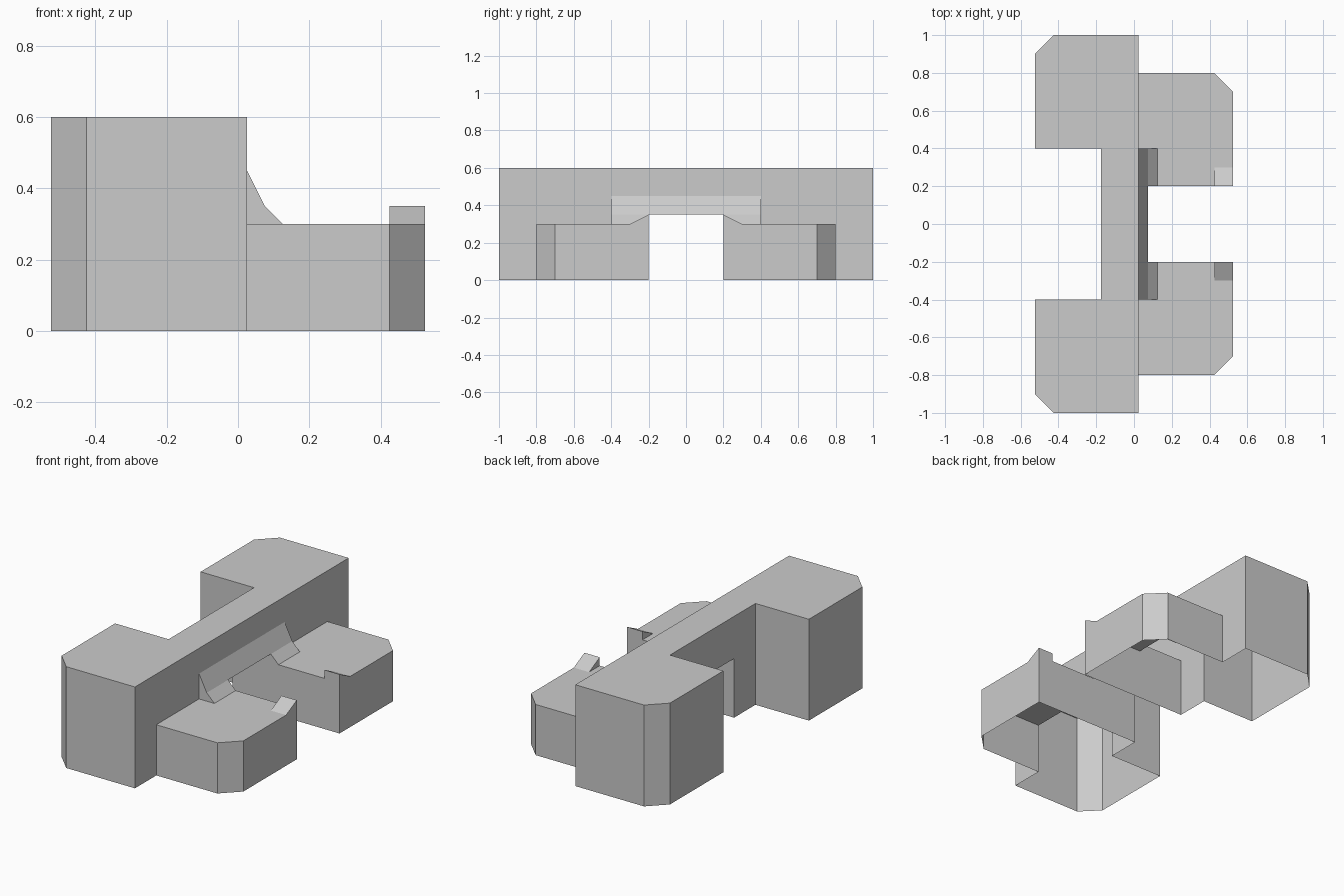
import bpy, bmesh
from mathutils import Vector

if "Cube" in bpy.data.objects:
    bpy.data.objects.remove(bpy.data.objects["Cube"])


class Shell:
    """Open-bottomed shell of the +y half, mirrored to the -y side."""

    def __init__(self, name):
        self.name, self.bm = name, bmesh.new()

    def face(self, pts, out):
        f = self.bm.faces.new([self.bm.verts.new(p) for p in pts])
        f.normal_update()
        if f.normal.dot(Vector(out)) < 0:
            f.normal_flip()

    def walls(self, path, z0, z1):
        # path runs counter-clockwise, so outward is on its right
        for (ax, ay), (bx, by) in zip(path, path[1:]):
            self.face([(ax, ay, z0), (bx, by, z0), (bx, by, z1), (ax, ay, z1)],
                      (by - ay, ax - bx, 0))

    def flat(self, outline, z, up=1):
        self.face([(x, y, z) for x, y in outline], (0, 0, up))

    def finish(self):
        bmesh.ops.remove_doubles(self.bm, verts=self.bm.verts, dist=1e-4)
        me = bpy.data.meshes.new(self.name)
        self.bm.to_mesh(me)
        self.bm.free()
        ob = bpy.data.objects.new(self.name, me)
        bpy.context.collection.objects.link(ob)
        m = ob.modifiers.new("mirror", 'MIRROR')
        m.use_axis = (False, True, False)
        m.merge_threshold = 0.0005


F, B, M = 0.025, -0.525, -0.175   # front wall, back wall, back of the bridge
E = 0.525                         # far end of the low wing

# Tall rear building: two chamfered wings joined by a bridge
tall = Shell("tall_building")
outer = [(F, 0.8), (F, 1), (B + 0.1, 1), (B, 0.9), (B, 0.4), (M, 0.4), (M, 0.2)]
tall.flat([(F, 0)] + outer[1:-1] + [(M, 0)], 0.6)
tall.walls(outer, 0, 0.6)
tall.walls([(M, 0.2), (M, 0)], 0.35, 0.6)
tall.walls([(F, 0), (F, 0.4)], 0.45, 0.6)
tall.walls([(F, 0.4), (F, 0.8)], 0.3, 0.6)
tall.finish()

# Passage through the middle, its side wall running along the low wing
passage = Shell("passage")
passage.flat([(M, 0), (0.075, 0), (0.075, 0.2), (M, 0.2)], 0.35, -1)
profile = [(M, 0), (E, 0), (E, 0.35), (E - 0.1, 0.35), (E - 0.1, 0.3),
           (0.125, 0.3), (0.075, 0.35), (M, 0.35)]
passage.face([(x, 0.2, z) for x, z in profile], (0, -1, 0))
passage.finish()

# Low front wings with a small raised wedge at the inner corner
low = Shell("low_wing")
low.flat([(F, 0.4), (0.125, 0.4), (0.125, 0.2), (E - 0.1, 0.2), (E - 0.1, 0.3),
          (E, 0.3), (E, 0.7), (E - 0.1, 0.8), (F, 0.8)], 0.3)
low.walls([(E, 0.7), (E - 0.1, 0.8), (F, 0.8)], 0, 0.3)
end = [(0.2, 0), (0.7, 0), (0.7, 0.3), (0.3, 0.3), (0.2, 0.35)]
low.face([(E, y, z) for y, z in end], (1, 0, 0))
x = E - 0.1
low.face([(x, 0.2, 0.35), (E, 0.2, 0.35), (E, 0.3, 0.3), (x, 0.3, 0.3)], (0, 1, 1))
low.face([(x, 0.2, 0.3), (x, 0.3, 0.3), (x, 0.2, 0.35)], (-1, 0, 0))
low.finish()

# Sloping canopy over the passage mouth
canopy = Shell("canopy")
canopy.face([(F, 0, 0.45), (F, 0.4, 0.45), (0.075, 0.4, 0.35), (0.075, 0, 0.35)], (1, 0, 1))
canopy.face([(0.075, 0.2, 0.35), (0.075, 0.4, 0.35), (0.125, 0.4, 0.3), (0.125, 0.2, 0.3)], (1, 0, 1))
canopy.face([(F, 0.4, 0.3), (0.125, 0.4, 0.3), (0.075, 0.4, 0.35), (F, 0.4, 0.45)], (0, 1, 0))
canopy.finish()
